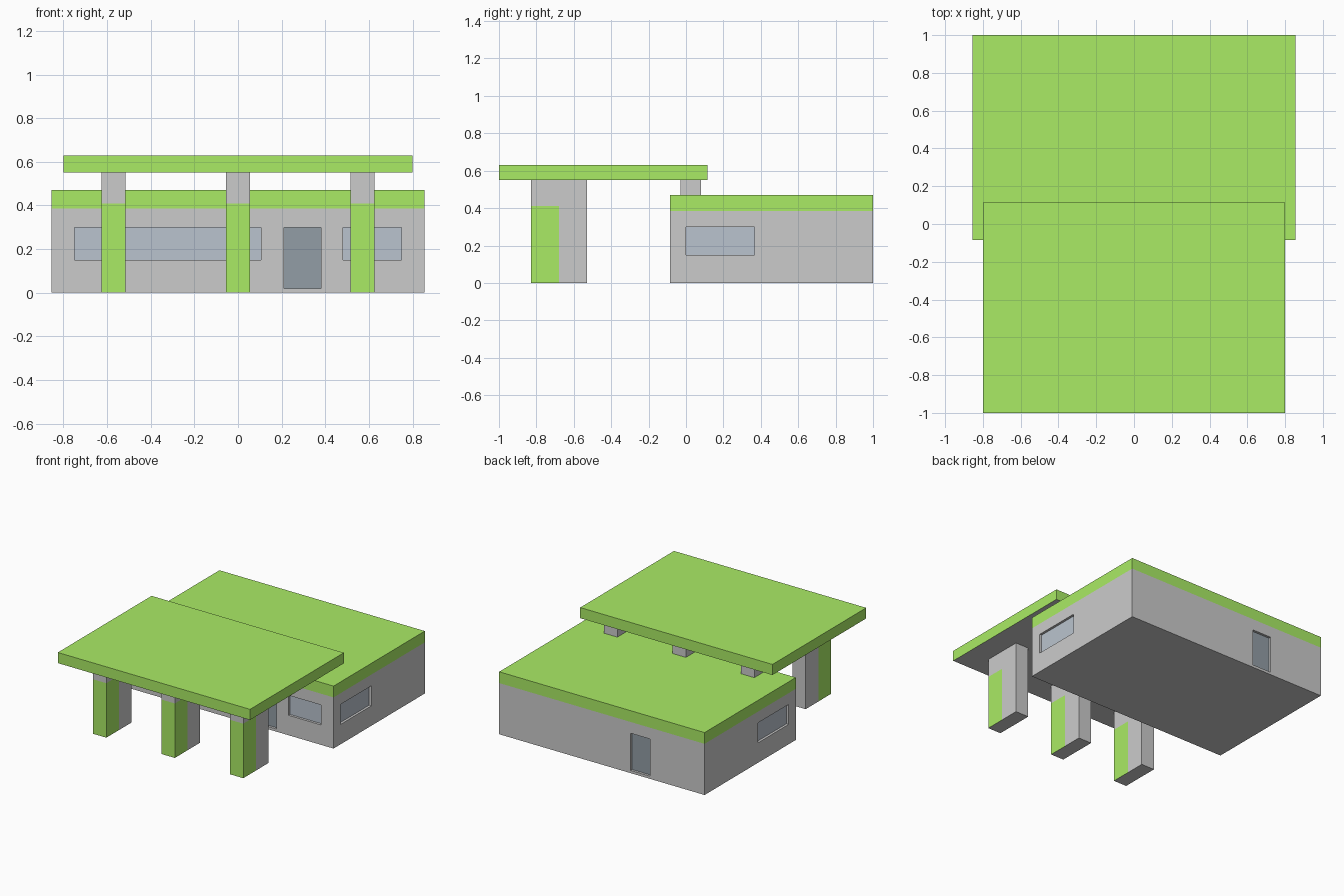
import bpy, bmesh
from mathutils import Vector

if "Cube" in bpy.data.objects:
    bpy.data.objects.remove(bpy.data.objects["Cube"])


def material(name, rgb):
    m = bpy.data.materials.new(name)
    m.diffuse_color = (*rgb, 1)
    m.use_nodes = True
    m.node_tree.nodes["Principled BSDF"].inputs["Base Color"].default_value = m.diffuse_color
    return m


GREY = material("grey_wall", (0.8, 0.8, 0.8))
GREEN = material("green_paint", (0.40, 0.83, 0.13))
GLASS = material("window_glass", (0.49, 0.55, 0.62))
DOOR = material("dark_door", (0.29, 0.34, 0.38))


def box(name, lo, hi, mats=(GREY,), cuts=(), second=None):
    """Box from corner to corner; cuts split its faces, second picks faces for the second material."""
    lo, hi = Vector(lo), Vector(hi)
    bm = bmesh.new()
    bmesh.ops.create_cube(bm, size=1)
    for v in bm.verts:
        v.co = (lo + hi) / 2 + v.co * (hi - lo)
    for co, no in cuts:
        bmesh.ops.bisect_plane(bm, geom=bm.verts[:] + bm.edges[:] + bm.faces[:],
                               plane_co=co, plane_no=no)
    bm.normal_update()
    for f in bm.faces:
        f.material_index = int(bool(second and second(f.calc_center_median(), f.normal)))
    me = bpy.data.meshes.new(name)
    bm.to_mesh(me)
    bm.free()
    for m in mats:
        me.materials.append(m)
    ob = bpy.data.objects.new(name, me)
    bpy.context.collection.objects.link(ob)
    return ob


# Shop building with a green band and roof
X, Y0, Y1 = 0.855, -0.085, 1.0
building = box("building", (-X, Y0, 0), (X, Y1, 0.47), (GREY, GREEN),
               [((0, 0, 0.385), (0, 0, 1))], lambda c, n: c.z > 0.385)


def opening(name, side, a, b, z0, z1, mat):
    """Recess in one wall, with a pane at its back; a..b runs along the wall."""
    axis, wall, out = {"front": (1, Y0, -1), "back": (1, Y1, 1),
                       "left": (0, -X, -1), "right": (0, X, 1)}[side]

    def slab(label, near, far, mats):
        d0, d1 = sorted((wall + out * near, wall + out * far))
        lo, hi = (a, d0, z0), (b, d1, z1)
        if axis == 0:
            lo, hi = (d0, a, z0), (d1, b, z1)
        return box(label, lo, hi, mats)

    cutter = slab(name + "_cutter", -0.02, 0.03, (GREY,))
    cutter.hide_render = True
    cutter.display_type = 'WIRE'
    mod = building.modifiers.new(name, 'BOOLEAN')
    mod.operation = 'DIFFERENCE'
    mod.solver = 'EXACT'
    mod.object = cutter
    slab(name, -0.025, -0.018, (mat,))


# Windows and doors
opening("front_window_long", "front", -0.75, 0.105, 0.15, 0.30, GLASS)
opening("front_window_short", "front", 0.48, 0.75, 0.15, 0.30, GLASS)
opening("front_door", "front", 0.21, 0.38, 0.02, 0.30, DOOR)
opening("back_door", "back", -0.40, -0.24, 0.02, 0.30, DOOR)
for side in ("left", "right"):
    opening(side + "_window", side, 0.0, 0.365, 0.15, 0.30, GLASS)

# Canopy, green on top and sides, grey underneath
box("canopy", (-0.8, -1, 0.55), (0.8, 0.115, 0.63), (GREY, GREEN),
    second=lambda c, n: n.z > -0.5)

# Canopy supports: painted pillars in front, short posts on the building roof
for label, x in (("left", -0.57), ("middle", 0), ("right", 0.57)):
    box(label + "_pillar", (x - 0.055, -0.83, 0), (x + 0.055, -0.53, 0.55), (GREY, GREEN),
        [((0, -0.68, 0), (0, 1, 0)), ((0, 0, 0.41), (0, 0, 1))],
        lambda c, n: c.y < -0.68 and c.z < 0.41 and n.z > -0.5)
    box(label + "_roof_post", (x - 0.055, -0.03, 0.47), (x + 0.055, 0.08, 0.55))
